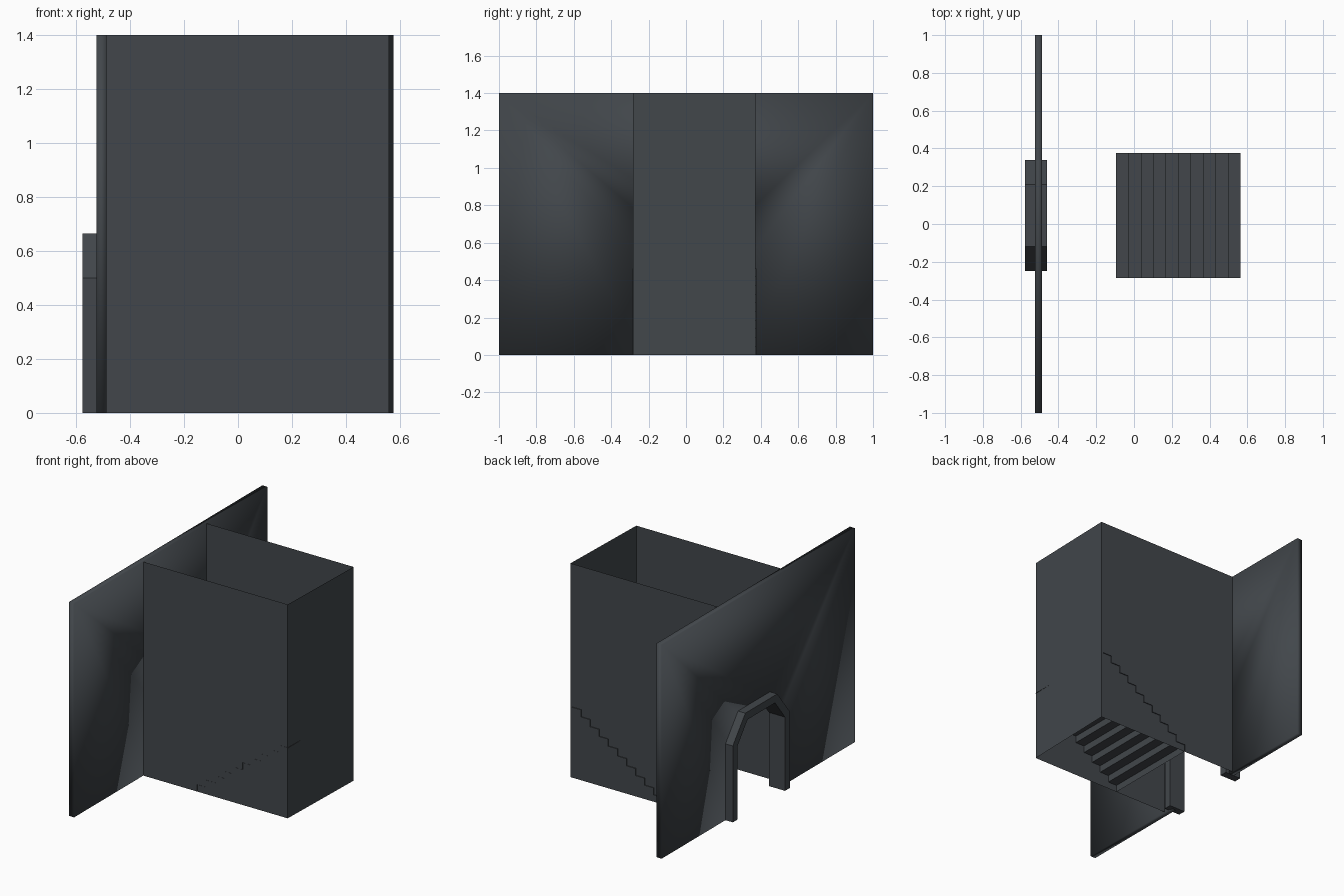
import bpy

if "Cube" in bpy.data.objects:
    bpy.data.objects.remove(bpy.data.objects["Cube"])

# One dark slate colour for everything
slate = bpy.data.materials.new("dark slate")
slate.diffuse_color = (0.054, 0.062, 0.070, 1)
slate.use_nodes = True
slate.node_tree.nodes["Principled BSDF"].inputs["Base Color"].default_value = slate.diffuse_color


def make(name, verts, faces, smooth=False):
    me = bpy.data.meshes.new(name)
    me.from_pydata(verts, [], faces)
    me.materials.append(slate)
    for p in me.polygons:
        p.use_smooth = smooth
    ob = bpy.data.objects.new(name, me)
    bpy.context.collection.objects.link(ob)
    return ob


def extrude_x(name, outline, x0, x1, smooth=False):
    """Closed (y, z) outline, counter-clockwise seen from +x, made solid."""
    n = len(outline)
    verts = [(x, y, z) for x in (x0, x1) for y, z in outline]
    faces = [tuple(range(n, 2 * n)), tuple(reversed(range(n)))]
    faces += [(i, (i + 1) % n, n + (i + 1) % n, n + i) for i in range(n)]
    return make(name, verts, faces, smooth)


def arch(inset):
    """Chamfered arch line from the left foot to the right foot."""
    mid, half, top = 0.045, 0.295 - inset, 0.665 - inset
    flat, spring = 0.165 - 0.45 * inset, 0.5 - 0.35 * inset
    return [(mid - half, 0), (mid - half, spring), (mid - flat, top),
            (mid + flat, top), (mid + half, spring), (mid + half, 0)]


# Big wall with the doorway cut out, softly shaded
extrude_x("main_wall", [(-1, 0)] + arch(0.03) + [(1, 0), (1, 1.4), (-1, 1.4)],
          -0.524, -0.487, True)

# Door frame standing proud on both sides of the wall
extrude_x("arch_frame", arch(0.05) + arch(0)[::-1], -0.577, -0.46)

# Stairwell: three thin walls, open above and below, end wall slightly skewed
plan = [(-0.487, -0.284), (0.559, -0.284), (0.576, 0.372), (-0.487, 0.372)]
make("stairwell_walls", [(x, y, z) for z in (0, 1.4) for x, y in plan],
     [(i, i + 1, i + 5, i + 4) for i in range(3)])

# Staircase sheet of ten steps
steps, run, rise, start = 10, 0.0659, 0.0463, -0.096
profile = [(start, 0)]
for i in range(steps):
    profile += [(start + i * run, (i + 1) * rise),
                (start + (i + 1) * run, (i + 1) * rise)]
n = len(profile)
make("stairs", [(x, y, z) for y in (-0.285, 0.377) for x, z in profile],
     [(i, i + 1, n + i + 1, n + i) for i in range(n - 1)])
